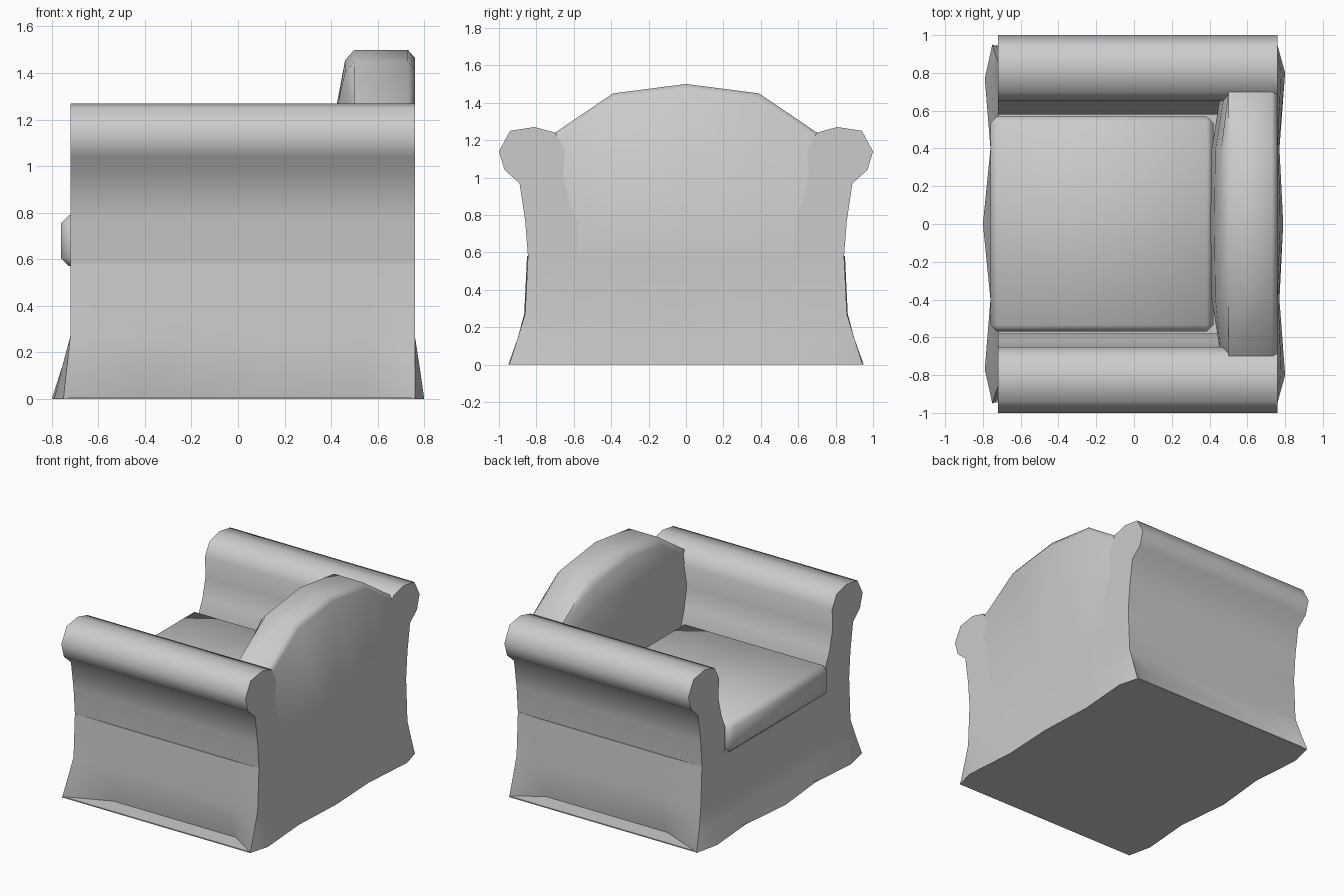
import bpy, bmesh, math

if "Cube" in bpy.data.objects:
    bpy.data.objects.remove(bpy.data.objects["Cube"])


def loft(name, rings, angle=45):
    """Skin matching closed rings of points, cap both ends, shade smooth."""
    bm = bmesh.new()
    rows = [[bm.verts.new(p) for p in ring] for ring in rings]
    n = len(rows[0])
    for a, b in zip(rows, rows[1:]):
        for i in range(n):
            j = (i + 1) % n
            bm.faces.new((a[i], a[j], b[j], b[i]))
    bm.faces.new(rows[0])
    bm.faces.new(rows[-1])
    bmesh.ops.recalc_face_normals(bm, faces=bm.faces)
    return finish(name, bm, angle)


def finish(name, bm, angle):
    mesh = bpy.data.meshes.new(name)
    bm.to_mesh(mesh)
    bm.free()
    obj = bpy.data.objects.new(name, mesh)
    bpy.context.collection.objects.link(obj)
    bpy.ops.object.select_all(action='DESELECT')
    obj.select_set(True)
    bpy.context.view_layer.objects.active = obj
    bpy.ops.object.shade_smooth_by_angle(angle=math.radians(angle))
    return obj


def mirrored_ring(half, z):
    """Close a half outline (front centre to back centre) across y = 0."""
    other = [(x, -y) for x, y in half[-2:0:-1]]
    return [(x, y, z) for x, y in half + other]


# Base: flared corners, sides tucked under in the middle
floor = [(-.80, 0), (-.76, .40), (-.79, .77), (-.75, .95), (-.42, .81),
         (.55, .81), (.76, .945), (.80, .80), (.77, .40), (.79, 0)]
low = [(-.755, 0), (-.74, .40), (-.755, .77), (-.735, .90), (-.42, .855),
       (.55, .855), (.76, .90), (.78, .80), (.765, .40), (.775, 0)]


def body_outline(y):
    return [(-.72, 0), (-.72, .40), (-.72, .77), (-.72, y), (-.42, y + .005),
            (.55, y + .005), (.76, y), (.76, .80), (.76, .40), (.76, 0)]


loft("base", [mirrored_ring(floor, 0), mirrored_ring(low, .14),
              mirrored_ring(body_outline(.86), .27),
              mirrored_ring(body_outline(.845), .58)], 55)

# Thin floor plate under the tucked sides
plate = [(-.78, 0), (-.76, .40), (-.78, .77), (-.75, .945),
         (.76, .945), (.79, .80), (.77, .40), (.78, 0)]
loft("floor_plate", [mirrored_ring(plate, 0), mirrored_ring(plate, .008)])

# Rolled arms: one cross-section swept from front to back
arm = [(.845, .58), (.86, .77), (.89, .97), (.97, 1.04), (1.0, 1.14),
       (.94, 1.25), (.81, 1.27), (.70, 1.24), (.65, 1.15), (.655, 1.0),
       (.62, .86), (.58, .77), (.58, .58)]
for side, label in ((1, "left"), (-1, "right")):
    loft("arm_" + label,
         [[(x, side * y, z) for y, z in arm] for x in (-.72, .76)], 60)

# Arched backrest: section chamfered at the top, bulging forward mid-width
stations = [(-.70, .46, 1.24), (-.39, .41, 1.45), (0, .405, 1.50),
            (.39, .41, 1.45), (.70, .46, 1.24)]
loft("backrest", [[(f, y, .5), (f, y, 1.0), (f + .02, y, min(top - .1, 1.27)),
                   (max(f + .04, .46), y, top - .045), (.50, y, top),
                   (.73, y, top), (.76, y, top - .035), (.76, y, .5)]
                  for y, f, top in stations], 50)

# Seat cushion: chamfered block
bm = bmesh.new()
bmesh.ops.create_cube(bm, size=1)
for v in bm.verts:
    v.co.x = -.17 + v.co.x * 1.18
    v.co.y *= 1.14
    v.co.z = .68 + v.co.z * .22
bmesh.ops.bevel(bm, geom=bm.edges[:], offset=.035, segments=1, affect='EDGES')
finish("seat_cushion", bm, 50)
